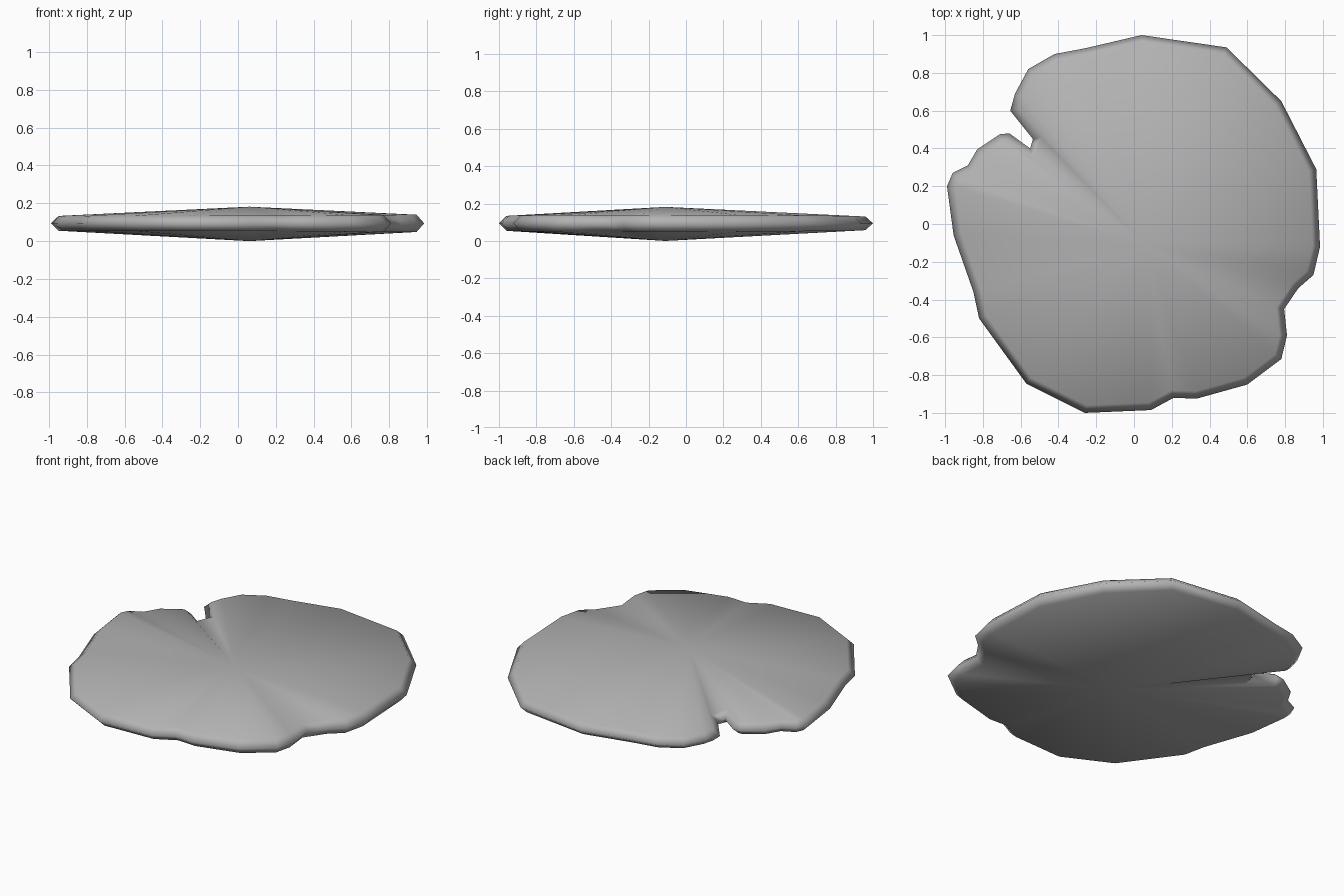
import bpy
from mathutils import Vector

if "Cube" in bpy.data.objects:
    bpy.data.objects.remove(bpy.data.objects["Cube"])

# Leaf outline seen from above, counter-clockwise
OUTLINE = [(0.04, 1.0), (-0.26, 0.93), (-0.42, 0.90), (-0.56, 0.82), (-0.63, 0.69),
           (-0.655, 0.60), (-0.535, 0.45), (-0.55, 0.40), (-0.66, 0.48), (-0.71, 0.475),
           (-0.83, 0.395), (-0.88, 0.31), (-0.96, 0.27), (-0.99, 0.20), (-0.955, -0.06),
           (-0.85, -0.36), (-0.82, -0.50), (-0.57, -0.845), (-0.26, -1.0), (0.09, -0.985),
           (0.21, -0.92), (0.33, -0.925), (0.60, -0.85), (0.78, -0.715), (0.81, -0.59),
           (0.795, -0.45), (0.87, -0.34), (0.95, -0.27), (0.985, -0.12), (0.965, 0.29),
           (0.78, 0.65), (0.49, 0.935)]
CENTRE = (0.06, -0.11)
RIM = 0.040
MID = 0.094


def inset(points, d):
    """Move each corner inward by a limited mitre."""
    pts = [Vector(p) for p in points]
    out = []
    for i, p in enumerate(pts):
        a = (p - pts[i - 1]).normalized()
        b = (pts[(i + 1) % len(pts)] - p).normalized()
        na, nb = Vector((-a.y, a.x)), Vector((-b.y, b.x))
        m = (na + nb).normalized()
        out.append(p + m * d / max(m.dot(na), 0.75))
    return out


def half_thickness(x, y):
    """Rim is a little thicker on the right, thinner at the back."""
    return 0.040 + 0.006 * max(x, 0) - 0.004 * max(y, 0)


# Lily pad: bevelled rim with a shallow cone above and below
n = len(OUTLINE)
inner = inset(OUTLINE, RIM)
verts = [(x, y, MID + half_thickness(x, y)) for x, y in inner]
verts += [(x, y, MID) for x, y in OUTLINE]
verts += [(x, y, MID - half_thickness(x, y)) for x, y in inner]
verts += [(*CENTRE, 0.182), (*CENTRE, 0.0)]
top, bottom = 3 * n, 3 * n + 1
faces = []
for i in range(n):
    j = (i + 1) % n
    faces += [(top, i, j), (i, n + i, n + j, j),
              (n + i, 2 * n + i, 2 * n + j, n + j), (bottom, 2 * n + j, 2 * n + i)]

mesh = bpy.data.meshes.new("lily_pad")
mesh.from_pydata(verts, [], faces)
mesh.update()
for f in mesh.polygons:
    f.use_smooth = True

# Darker grey
grey = bpy.data.materials.new("dark_grey")
grey.diffuse_color = (0.45, 0.45, 0.45, 1.0)
grey.use_nodes = True
grey.node_tree.nodes["Principled BSDF"].inputs["Base Color"].default_value = grey.diffuse_color
mesh.materials.append(grey)

pad = bpy.data.objects.new("lily_pad", mesh)
bpy.context.collection.objects.link(pad)
